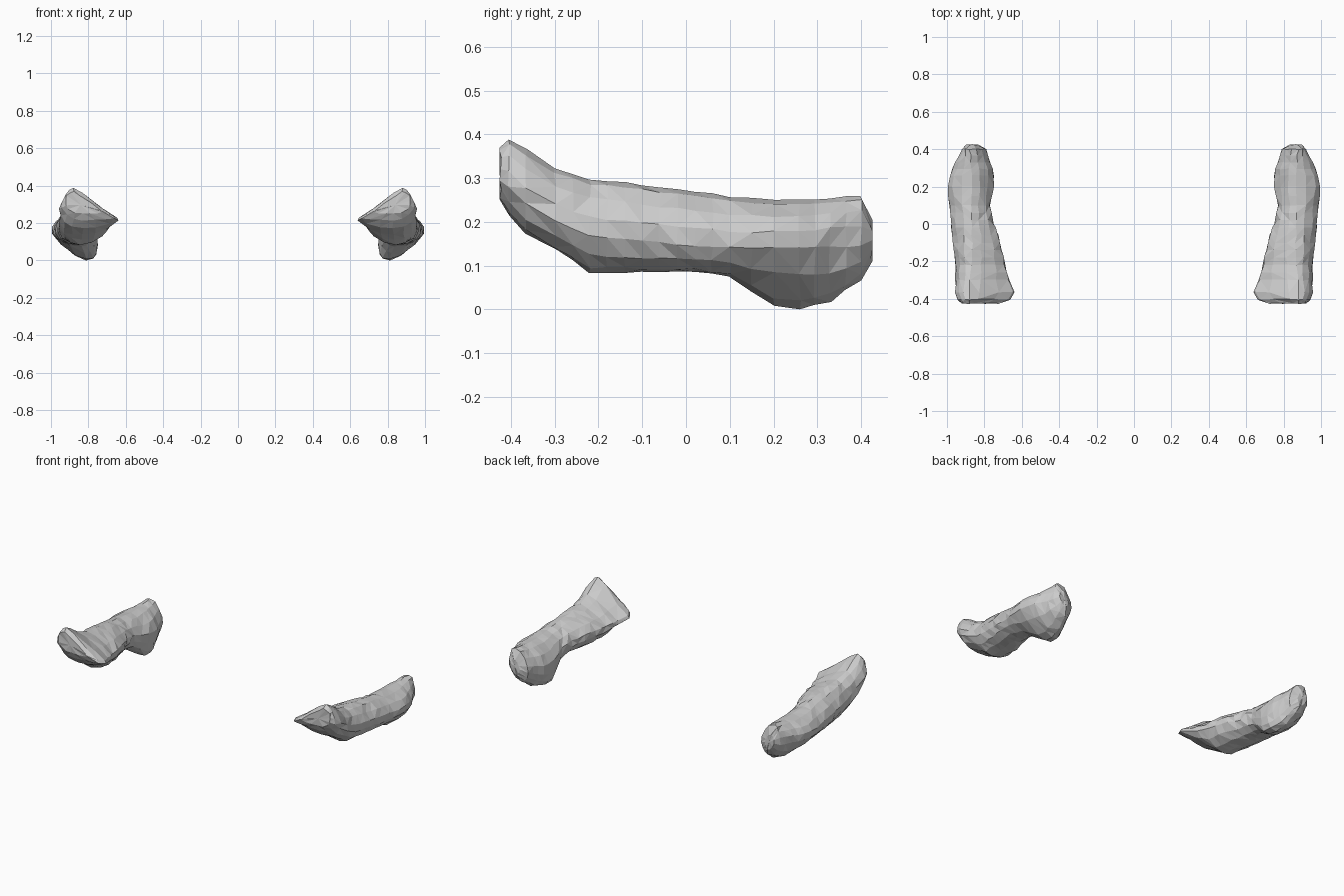
import bpy, bmesh, math, random

if "Cube" in bpy.data.objects:
    bpy.data.objects.remove(bpy.data.objects["Cube"])

random.seed(4)
SIDES = 14

# stations: y, inner x, z | outer x, z | top x, z | bottom x, z
STATIONS = [
    (-0.424, 0.72, 0.26, 0.925, 0.31, 0.88, 0.37, 0.83, 0.25),
    (-0.405, 0.66, 0.23, 0.94, 0.30, 0.88, 0.39, 0.83, 0.215),
    (-0.365, 0.637, 0.22, 0.955, 0.26, 0.88, 0.365, 0.83, 0.175),
    (-0.300, 0.66, 0.21, 0.955, 0.22, 0.875, 0.325, 0.83, 0.135),
    (-0.220, 0.685, 0.20, 0.955, 0.19, 0.865, 0.298, 0.84, 0.085),
    (-0.100, 0.71, 0.195, 0.967, 0.175, 0.865, 0.285, 0.85, 0.083),
    (0.020, 0.755, 0.18, 0.98, 0.165, 0.87, 0.268, 0.86, 0.085),
    (0.100, 0.77, 0.16, 0.99, 0.16, 0.87, 0.257, 0.84, 0.073),
    (0.200, 0.747, 0.13, 1.003, 0.16, 0.87, 0.248, 0.81, 0.006),
    (0.260, 0.747, 0.12, 0.99, 0.16, 0.87, 0.25, 0.81, 0.0),
    (0.330, 0.765, 0.13, 0.955, 0.17, 0.87, 0.254, 0.82, 0.018),
    (0.400, 0.79, 0.15, 0.922, 0.17, 0.88, 0.262, 0.84, 0.068),
    (0.424, 0.835, 0.16, 0.895, 0.17, 0.87, 0.205, 0.85, 0.11),
]


def section(s):
    y, ix, iz, ox, oz, tx, tz, bx, bz = s
    foot = math.exp(-((y - 0.23) / 0.1) ** 2)   # strongest at the rear foot
    front = max(0.0, min(1.0, -y / 0.4))        # strongest at the front tip
    pts = []
    for i in range(SIDES):
        a = 2 * math.pi * i / SIDES
        sn, cs = math.sin(a), math.cos(a)
        side_x, side_z = (ox, oz) if sn >= 0 else (ix, iz)
        pole_x, pole_z = (tx, tz) if cs >= 0 else (bx, bz)
        if sn >= 0:
            p = 1.1 if cs >= 0 else 1 + 0.5 * foot
        else:
            p = 1.2 + 0.7 * front if cs >= 0 else 1 + 0.2 * front - 0.3 * foot
        x = pole_x + (side_x - pole_x) * abs(sn) ** p
        z = side_z + (pole_z - side_z) * abs(cs) ** p
        j = lambda: random.uniform(-0.005, 0.005)
        pts.append((x + j(), y + j() * 0.6, max(z + j() * 0.6, 0.0)))
    return pts


# split long spans so facets stay small
rings = []
for a, b in zip(STATIONS, STATIONS[1:]):
    n = max(1, round((b[0] - a[0]) / 0.045))
    for k in range(n):
        rings.append([u + (v - u) * k / n for u, v in zip(a, b)])
rings.append(STATIONS[-1])

# faceted lobe, lofted front to back
bm = bmesh.new()
loops = [[bm.verts.new(p) for p in section(s)] for s in rings]
for r, q in zip(loops, loops[1:]):
    for i in range(SIDES):
        k = (i + 1) % SIDES
        if random.random() < 0.5:
            bm.faces.new((r[i], r[k], q[k]))
            bm.faces.new((r[i], q[k], q[i]))
        else:
            bm.faces.new((r[i], r[k], q[i]))
            bm.faces.new((r[k], q[k], q[i]))

# end caps
for ring, dy in ((loops[0], -0.001), (loops[-1], 0.002)):
    c = bm.verts.new([sum(v.co[i] for v in ring) / SIDES + (dy if i == 1 else 0) for i in range(3)])
    for i in range(SIDES):
        bm.faces.new((ring[i], ring[(i + 1) % SIDES], c))
bmesh.ops.recalc_face_normals(bm, faces=bm.faces[:])

mesh = bpy.data.meshes.new("paired_lobes")
bm.to_mesh(mesh)
bm.free()
lobes = bpy.data.objects.new("paired_lobes", mesh)
bpy.context.collection.objects.link(lobes)

# matching lobe on the other side
mirror = lobes.modifiers.new("mirror", 'MIRROR')
mirror.use_mirror_merge = False
